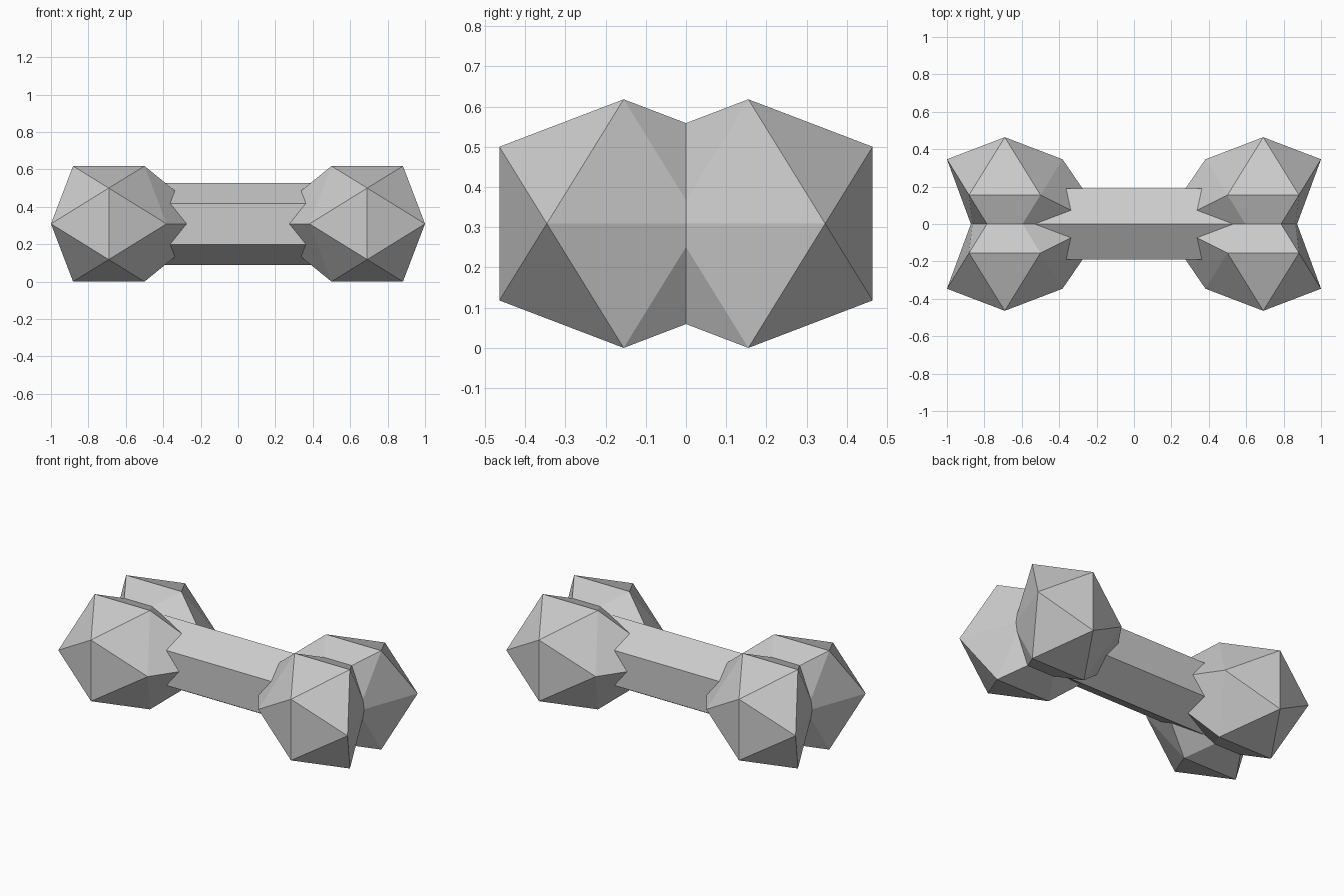
import bpy, bmesh, math
from mathutils import Matrix, Vector

if "Cube" in bpy.data.objects:
    bpy.data.objects.remove(bpy.data.objects["Cube"])

A, B = 0.191, 0.309            # half sides of the golden rectangles
CX, CY, CZ = 0.691, 0.155, 0.309


def finish(bm, name):
    bmesh.ops.recalc_face_normals(bm, faces=bm.faces)
    me = bpy.data.meshes.new(name)
    bm.to_mesh(me)
    bm.free()
    bpy.context.collection.objects.link(bpy.data.objects.new(name, me))


# Knob: icosahedron whose hidden inner edge is slid towards the shaft
def knob(name, sx, sy):
    bm = bmesh.new()
    for s in (-1, 1):
        for t in (-1, 1):
            for co in ((s * A, 0, t * B), (0, s * B, t * A), (s * B, t * A, 0)):
                bm.verts.new(co)
    bmesh.ops.convex_hull(bm, input=bm.verts)
    for v in bm.verts:
        if abs(v.co.z) < 0.01 and v.co.y < 0:
            v.co.x -= 0.141 if v.co.x > 0 else 0.262
    for v in bm.verts:
        v.co = Vector((sx * (v.co.x + CX), sy * (v.co.y + CY), v.co.z + CZ))
    finish(bm, name)


for sx, side in ((-1, "left"), (1, "right")):
    for sy, end in ((-1, "front"), (1, "back")):
        knob(f"knob_{side}_{end}", sx, sy)

# Shaft: hexagonal prism along x with a ridge at the top
bm = bmesh.new()
bmesh.ops.create_cone(bm, cap_ends=True, segments=6, radius1=0.219, radius2=0.219, depth=1.3)
ridge = max(bm.verts, key=lambda v: v.co.y).co
turn = -math.atan2(ridge.y, ridge.x)
bmesh.ops.transform(bm, verts=bm.verts, matrix=Matrix.Translation((0, 0, CZ))
                    @ Matrix.Rotation(math.pi / 2, 4, 'Y') @ Matrix.Rotation(turn, 4, 'Z'))
finish(bm, "shaft")
